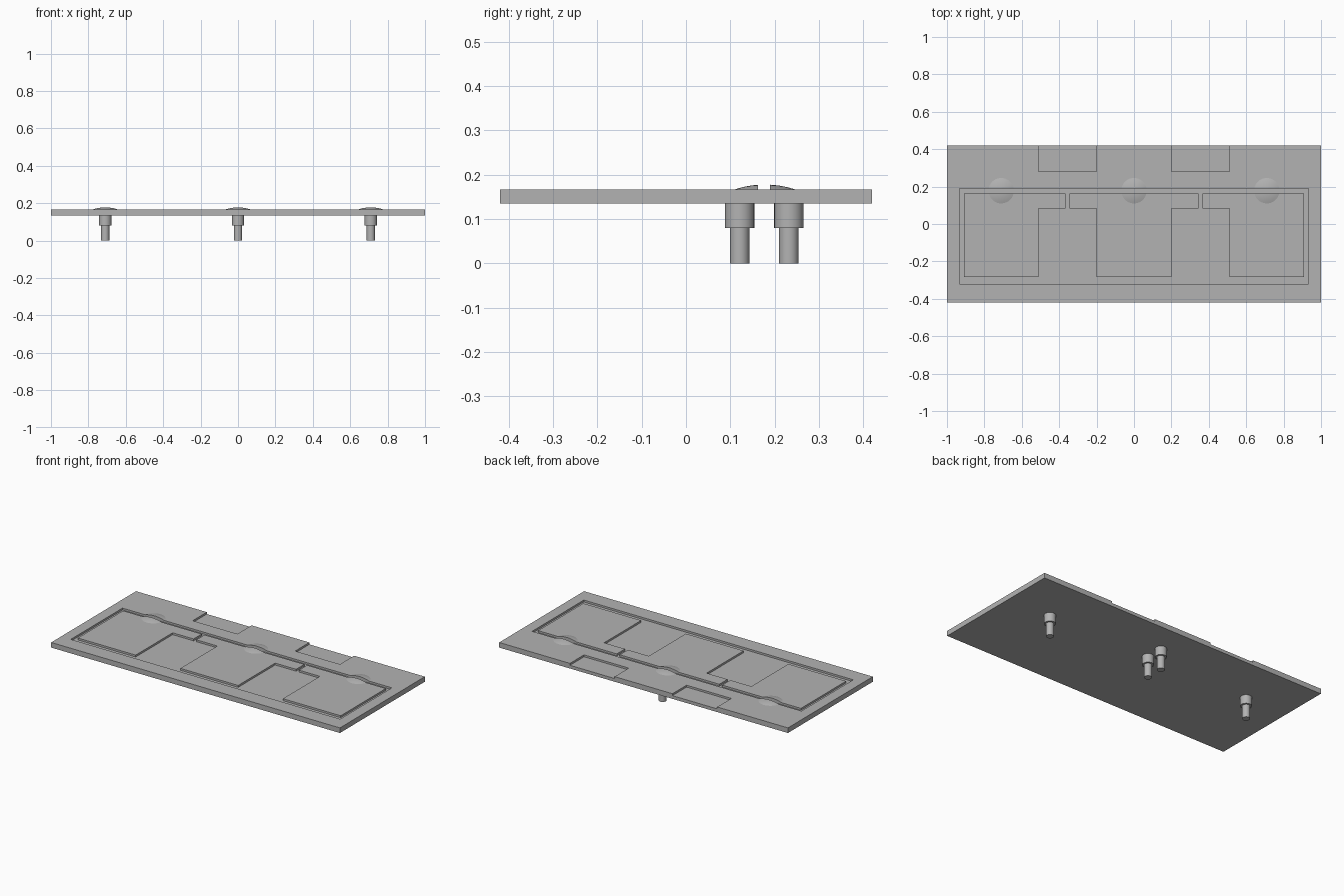
import bpy, bmesh, math
from mathutils import Vector, Matrix

if "Cube" in bpy.data.objects:
    bpy.data.objects.remove(bpy.data.objects["Cube"])

BOTTOM, TOP, FLOOR = 0.135, 0.167, 0.155     # slab underside, top face, recess floor
SLOT = (0.163, 0.19)                          # y range of the long back groove

grey = bpy.data.materials.new("plain grey")
grey.diffuse_color = (0.45, 0.45, 0.45, 1)
grey.use_nodes = True
grey.node_tree.nodes["Principled BSDF"].inputs["Base Color"].default_value = grey.diffuse_color


def make(name, bm):
    bmesh.ops.recalc_face_normals(bm, faces=bm.faces)
    mesh = bpy.data.meshes.new(name)
    bm.to_mesh(mesh)
    bm.free()
    mesh.materials.append(grey)
    ob = bpy.data.objects.new(name, mesh)
    bpy.context.collection.objects.link(ob)
    return ob


def prism(name, outline, z0, z1):
    """Extrude a flat outline upward."""
    bm = bmesh.new()
    face = bm.faces.new([bm.verts.new((x, y, z0)) for x, y in outline])
    ext = bmesh.ops.extrude_face_region(bm, geom=[face])
    bmesh.ops.translate(bm, vec=(0, 0, z1 - z0),
                        verts=[v for v in ext["geom"] if isinstance(v, bmesh.types.BMVert)])
    return make(name, bm)


def rect(x0, x1, y0, y1):
    return [(x0, y0), (x1, y0), (x1, y1), (x0, y1)]


def lathe(profile, x, y, steps=48):
    """Revolve an (r, z) profile around a vertical axis at x, y."""
    bm = bmesh.new()
    vs = [bm.verts.new((r, 0, z)) for r, z in profile]
    es = [bm.edges.new(p) for p in zip(vs, vs[1:])]
    bmesh.ops.spin(bm, geom=vs + es, cent=(0, 0, 0), axis=(0, 0, 1),
                   angle=2 * math.pi, steps=steps, use_duplicate=False)
    bmesh.ops.remove_doubles(bm, verts=bm.verts, dist=1e-5)
    bmesh.ops.transform(bm, matrix=Matrix.Translation((x, y, 0)), verts=bm.verts)
    return bm


def smooth(ob):
    bpy.ops.object.select_all(action="DESELECT")
    ob.select_set(True)
    bpy.context.view_layer.objects.active = ob
    bpy.ops.object.shade_smooth_by_angle(angle=math.radians(30))


def combine(target, tool, operation):
    mod = target.modifiers.new("shape", "BOOLEAN")
    mod.operation, mod.object, mod.solver = operation, tool, "EXACT"
    bpy.context.view_layer.objects.active = target
    bpy.ops.object.modifier_apply(modifier=mod.name)
    bpy.data.objects.remove(tool)


# Slab with one large recess and two notches in the back edge
plate = prism("plate", rect(-1, 1, -0.42, 0.42), BOTTOM, TOP)
combine(plate, prism("recess_cutter", rect(-0.933, 0.933, -0.322, SLOT[1]), FLOOR, 0.3), "DIFFERENCE")
for s in (-1, 1):
    x0, x1 = sorted((s * 0.2, s * 0.51))
    combine(plate, prism("notch_cutter", rect(x0, x1, 0.28, 0.6), FLOOR, 0.3), "DIFFERENCE")

# Raised pads inside the recess: T-shaped in the middle, L-shaped at the ends
lo, mid, hi = -0.284, 0.082, SLOT[0]
tee = [(-0.2, lo), (0.2, lo), (0.2, mid), (0.345, mid),
       (0.345, hi), (-0.345, hi), (-0.345, mid), (-0.2, mid)]
ell = [(0.51, lo), (0.91, lo), (0.91, hi), (0.365, hi), (0.365, mid), (0.51, mid)]
for outline in (tee, ell, [(-x, y) for x, y in reversed(ell)]):
    combine(plate, prism("pad", outline, FLOOR - 0.01, TOP), "UNION")

# Shallow domed buttons, each split in two by the back groove
R, H, CY = 0.068, 0.011, 0.178
ball = (R * R + H * H) / (2 * H)
cap = [(0, TOP - 0.002), (R, TOP - 0.002)]
for i in range(7):
    r = R * (1 - i / 6)
    cap.append((r, TOP + H - ball + math.sqrt(ball * ball - r * r)))
for label, x in (("left", -0.71), ("middle", 0), ("right", 0.71)):
    for half, cut, sign in (("front", SLOT[0], 1), ("back", SLOT[1], -1)):
        bm = lathe(cap, x, CY)
        bmesh.ops.bisect_plane(bm, geom=bm.verts[:] + bm.edges[:] + bm.faces[:],
                               plane_co=Vector((0, cut, 0)), plane_no=Vector((0, sign, 0)),
                               clear_outer=True)
        bmesh.ops.holes_fill(bm, edges=[e for e in bm.edges if e.is_boundary], sides=0)
        smooth(make(f"{label}_button_{half}", bm))

# Stepped pegs underneath
peg = [(0, 0), (0.022, 0), (0.022, 0.08), (0.033, 0.08), (0.033, BOTTOM), (0, BOTTOM)]
for label, x, y in (("left", -0.71, 0.121), ("middle_front", 0, 0.121),
                    ("middle_back", 0, 0.232), ("right", 0.71, 0.121)):
    smooth(make(f"{label}_peg", lathe(peg, x, y, 32)))
